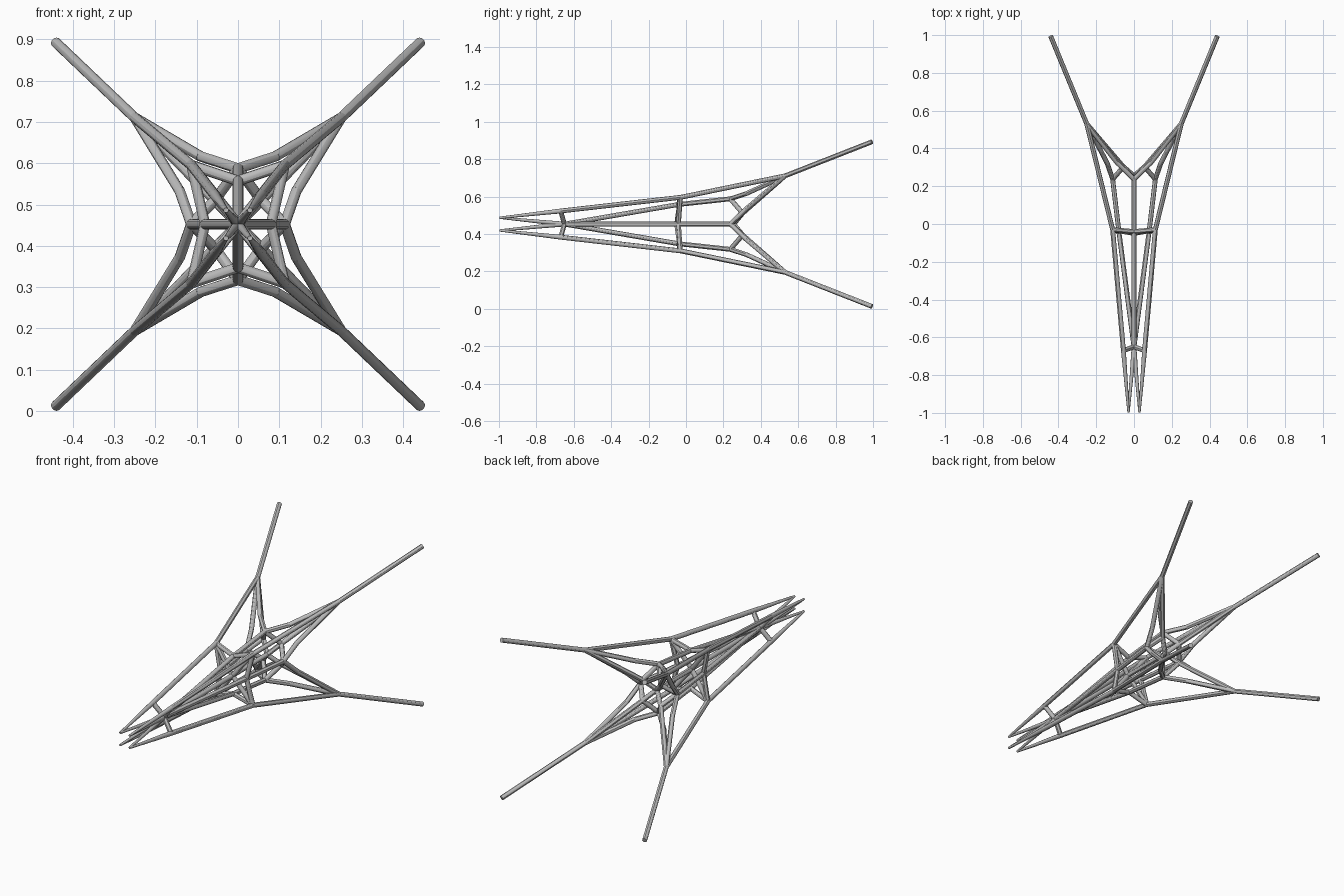
import bpy
import bmesh
from mathutils import Vector

if "Cube" in bpy.data.objects:
    bpy.data.objects.remove(bpy.data.objects["Cube"], do_unlink=True)

MID = 0.4525      # height of the long axis
R = 0.0128        # tube radius

steel = bpy.data.materials.new("grey_steel")
steel.use_nodes = True
steel.diffuse_color = (0.5, 0.5, 0.5, 1)
steel.node_tree.nodes["Principled BSDF"].inputs["Base Color"].default_value = (0.5, 0.5, 0.5, 1)


def add_tube(bm, a, b, r1, r2):
    """Closed tube between two points."""
    a, b = Vector(a), Vector(b)
    d = b - a
    made = bmesh.ops.create_cone(bm, cap_ends=True, segments=12,
                                 radius1=r1, radius2=r2, depth=d.length)
    turn = d.to_track_quat('Z', 'Y').to_matrix().to_4x4()
    turn.translation = (a + b) / 2
    bmesh.ops.transform(bm, matrix=turn, verts=made["verts"])


def make_part(name, paths, mirror_x=True, mirror_z=True, r=R, tip=None):
    """Tubes along each path, repeated on the mirrored sides."""
    bm = bmesh.new()
    for sx in ((1, -1) if mirror_x else (1,)):
        for sz in ((1, -1) if mirror_z else (1,)):
            for path in paths:
                pts = [(sx * x, y, sz * z) for x, y, z in path]
                for i, (a, b) in enumerate(zip(pts, pts[1:])):
                    last = i == len(pts) - 2
                    add_tube(bm, a, b, r, tip if tip and last else r)
                # rounded joints at inner bends
                for p in pts[1:-1]:
                    ball = bmesh.ops.create_icosphere(bm, subdivisions=2, radius=r)
                    bmesh.ops.translate(bm, verts=ball["verts"], vec=p)
    mesh = bpy.data.meshes.new(name)
    bm.to_mesh(mesh)
    bm.free()
    mesh.materials.append(steel)
    obj = bpy.data.objects.new(name, mesh)
    obj.location.z = MID
    bpy.context.collection.objects.link(obj)
    bpy.ops.object.select_all(action='DESELECT')
    obj.select_set(True)
    bpy.context.view_layer.objects.active = obj
    bpy.ops.object.shade_smooth_by_angle()


# Joints of one quarter of the frame
foot = (0.441, 0.994, 0.44)
elbow = (0.25, 0.53, 0.258)
corner = (0.113, -0.03, 0.143)
brace = (0.056, -0.67, 0.07)
point = (0.029, -0.996, 0.034)
nose = (0, -0.65, 0)
hub = (0, -0.05, 0)
rear = (0, 0.255, 0)
rib_top = (0, -0.04, 0.105)
rib_side = (0.08, -0.04, 0)
end_top = (0, 0.237, 0.135)
end_side = (0.113, 0.237, 0)
bend_top = (0.09, 0.325, 0.164)
bend_side = (0.141, 0.32, 0.08)
cross = (0.056, 0.303, 0.058)

# Legs and outer rails
make_part("legs", [(foot, elbow)])
make_part("outer_rails", [(elbow, corner, brace, point)], tip=0.006)

# Nose struts and cross braces
make_part("nose_struts", [(nose, point)], tip=0.006)
make_part("nose_braces", [(brace, nose)])
make_part("middle_braces", [(corner, hub)])
make_part("middle_ribs", [(corner, rib_top), (corner, rib_side)])

# Inner rails
make_part("spine", [(nose, hub, rear)], False, False)
make_part("inner_side_rails", [(nose, rib_side, end_side)], True, False)
make_part("inner_vertical_rails", [(nose, rib_top, end_top)], False, True)

# Rear struts reaching the elbows, tied together near their front ends
make_part("rear_diagonals", [(rear, cross, elbow)])
make_part("rear_arms", [(end_top, bend_top, elbow), (end_side, bend_side, elbow)])
make_part("rear_links", [(end_top, cross, end_side)])
